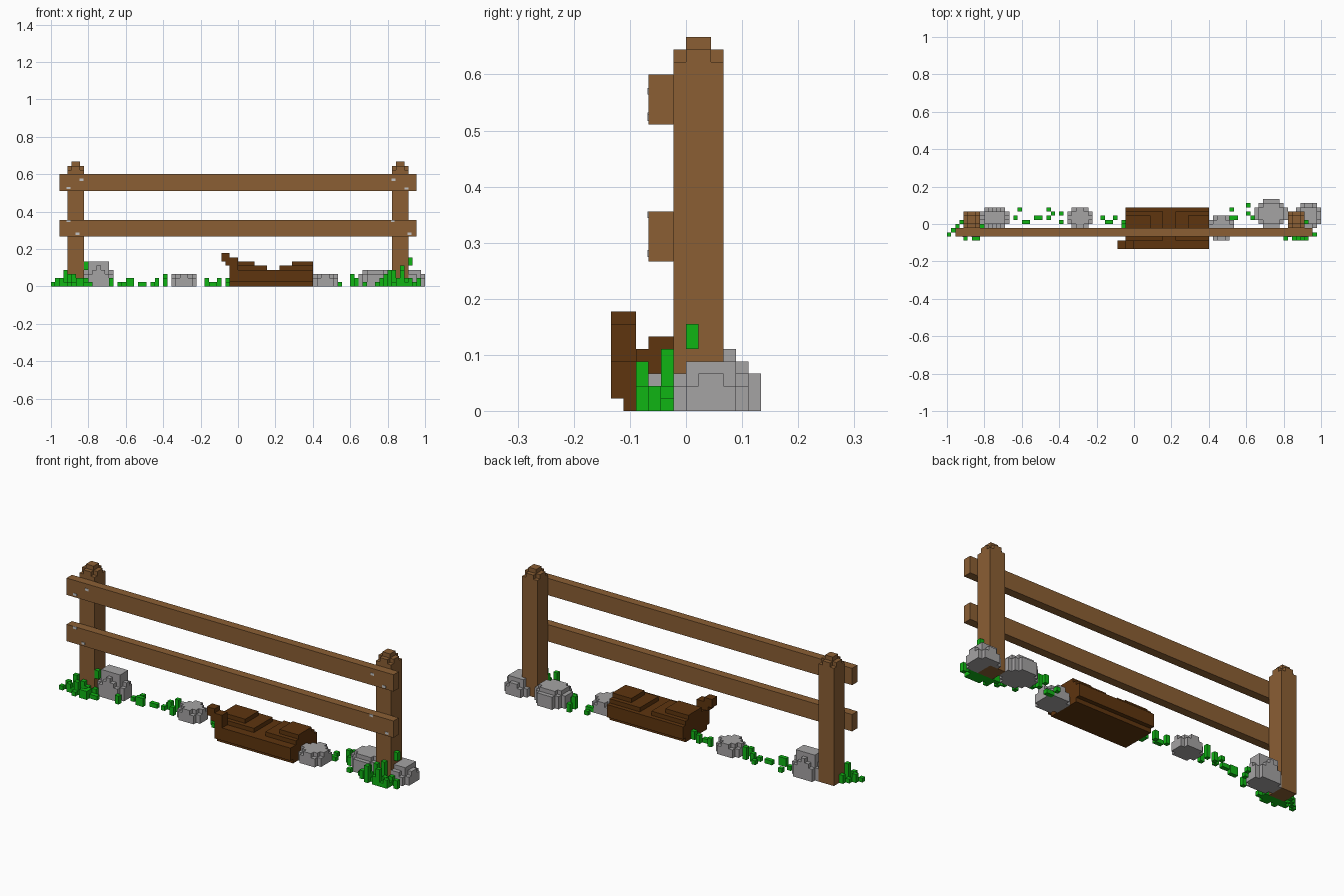
import bpy, bmesh

if "Cube" in bpy.data.objects:
    bpy.data.objects.remove(bpy.data.objects["Cube"], do_unlink=True)

V = 1 / 45  # edge length of one block


def material(name, rgb):
    m = bpy.data.materials.new(name)
    m.use_nodes = True
    m.diffuse_color = (*rgb, 1)
    bsdf = m.node_tree.nodes["Principled BSDF"]
    bsdf.inputs["Base Color"].default_value = (*rgb, 1)
    bsdf.inputs["Roughness"].default_value = 0.9
    return m


WOOD = material("fence wood", (0.258, 0.114, 0.034))
BARK = material("dark bark", (0.112, 0.035, 0.0045))
STONE = material("grey stone", (0.375, 0.366, 0.37))
GRASS = material("green grass", (0.005, 0.46, 0.007))
NAIL = material("pale nail metal", (0.55, 0.55, 0.55))

# Outward direction and corners for each side of a block
SIDES = {
    (1, 0, 0): ((1, 0, 0), (1, 1, 0), (1, 1, 1), (1, 0, 1)),
    (-1, 0, 0): ((0, 0, 0), (0, 0, 1), (0, 1, 1), (0, 1, 0)),
    (0, 1, 0): ((0, 1, 0), (0, 1, 1), (1, 1, 1), (1, 1, 0)),
    (0, -1, 0): ((0, 0, 0), (1, 0, 0), (1, 0, 1), (0, 0, 1)),
    (0, 0, 1): ((0, 0, 1), (1, 0, 1), (1, 1, 1), (0, 1, 1)),
    (0, 0, -1): ((0, 0, 0), (0, 1, 0), (1, 1, 0), (1, 0, 0)),
}


def block(x0, x1, y0, y1, z0, z1):
    """Set of unit cells filling a box."""
    return {(x, y, z) for x in range(x0, x1) for y in range(y0, y1) for z in range(z0, z1)}


def voxel_object(name, cells, mat):
    """Outer skin of a set of cells, with flat areas merged."""
    bm = bmesh.new()
    verts = {}
    for c in cells:
        for d, corners in SIDES.items():
            if tuple(a + b for a, b in zip(c, d)) in cells:
                continue
            face = []
            for k in corners:
                p = tuple(a + b for a, b in zip(c, k))
                if p not in verts:
                    verts[p] = bm.verts.new([a * V for a in p])
                face.append(verts[p])
            bm.faces.new(face)
    bmesh.ops.dissolve_limit(bm, angle_limit=0.01, verts=bm.verts[:], edges=bm.edges[:])
    me = bpy.data.meshes.new(name)
    bm.to_mesh(me)
    bm.free()
    me.materials.append(mat)
    ob = bpy.data.objects.new(name, me)
    bpy.context.collection.objects.link(ob)
    return ob


# Fence posts with stepped caps
for name, x in (("right_post", -41), ("left_post", 37)):
    post = block(x, x + 4, -1, 3, 0, 28)
    post |= block(x + 1, x + 3, -1, 3, 28, 29) | block(x, x + 4, 0, 2, 28, 29)
    post |= block(x + 1, x + 3, 0, 2, 29, 30)
    voxel_object(name, post, WOOD)

# Rails on the front of the posts
for name, z in (("lower_rail", 12), ("upper_rail", 23)):
    voxel_object(name, block(-43, 43, -3, -1, z, z + 4), WOOD)

# Nail heads on the rails
NAILS = [(-0.837, 0.57), (-0.906, 0.526), (-0.906, 0.35), (-0.858, 0.281),
         (0.832, 0.57), (0.901, 0.523), (0.827, 0.35), (0.917, 0.281)]
for i, (x, z) in enumerate(NAILS):
    bpy.ops.mesh.primitive_cube_add(size=1, location=(x, -3 * V, z))
    nail = bpy.context.object
    nail.name = f"nail_{i + 1}"
    nail.scale = (0.02, 0.004, 0.012)
    nail.data.materials.append(NAIL)

# Rocks: stepped domes (x0, x1, y0, y1, height)
ROCKS = [(-37, -30, -1, 4, 6), (-16, -10, -1, 4, 3), (18, 24, -4, 2, 3),
         (29, 37, -1, 6, 4), (39, 45, -1, 5, 4)]
for i, (x0, x1, y0, y1, h) in enumerate(ROCKS):
    cx, cy, rx, ry = (x0 + x1) / 2, (y0 + y1) / 2, (x1 - x0) / 2, (y1 - y0) / 2
    dome = {(x, y, z) for x, y, z in block(x0, x1, y0, y1, 0, h)
            if ((x + .5 - cx) / rx) ** 2 + ((y + .5 - cy) / ry) ** 2 + (z / (h + .6)) ** 2 < 1.08}
    voxel_object(f"rock_{i + 1}", dome, STONE)

# Fallen log: rounded section with a worn top along its length
SECTION = {-6: 4, -5: 4, -4: 5, -3: 6, -2: 6, -1: 6, 0: 6, 1: 6, 2: 5, 3: 4}


def log_height(x):
    for end, h in ((4, 6), (7, 5), (10, 4), (13, 5)):
        if x < end:
            return h
    return 6


log = set()
for x in range(-2, 18):
    for y, top in SECTION.items():
        log |= block(x, x + 1, y, y + 1, 1 if y in (-6, 3) else 0, min(top, log_height(x)))
# Broken branch at the front corner
log |= block(-2, 0, -6, -4, 4, 7) | block(-4, -2, -6, -4, 6, 8) | block(-3, -2, -6, -4, 5, 6)
voxel_object("fallen_log", log, BARK)

# Grass blades: (x, y, height)
VERGE = [(-31, -2, 2), (-29, 1, 1), (-28, 3, 1), (-27, 0, 2), (-26, 0, 2), (-24, 1, 1),
         (-23, 1, 1), (-21, 3, 1), (-21, 1, 1), (-20, 2, 2), (-18, 2, 3), (-18, 0, 2),
         (-8, 1, 2), (-7, 0, 1), (-6, 0, 1), (-5, 1, 2), (-3, 0, 2), (-3, -1, 1),
         (23, 3, 1), (23, 1, 1), (24, 1, 1), (27, 4, 2), (27, 2, 3), (28, 1, 2), (30, -2, 1)]
RIGHT_TUFT = [(-45, -3, 1), (-44, -2, 2), (-43, -3, 2), (-43, -1, 1), (-42, -2, 4), (-42, 0, 2),
              (-41, -3, 3), (-41, -4, 1), (-40, -2, 3), (-39, -4, 2), (-39, -2, 2),
              (-38, -3, 2), (-38, -4, 2), (-37, -2, 2), (-36, -3, 1), (-37, -3, 1)]
LEFT_TUFT = [(33, -2, 1), (34, -3, 2), (35, -2, 3), (36, -3, 2), (36, -4, 4), (37, -2, 4),
             (38, -3, 2), (38, -4, 2), (39, -2, 5), (39, -4, 4), (40, -3, 2), (40, -4, 1),
             (41, -2, 2), (41, -4, 2), (42, -2, 1), (43, -3, 2)]
for name, blades in (("verge_grass", VERGE), ("right_post_grass", RIGHT_TUFT),
                     ("left_post_grass", LEFT_TUFT)):
    cells = set()
    for x, y, h in blades:
        cells |= block(x, x + 1, y, y + 1, 0, h)
    voxel_object(name, cells, GRASS)

# Leafy ground patches under the posts and loose leaves beside them
for name, x in (("right_post_turf", -42), ("left_post_turf", 36)):
    turf = block(x, x + 6, -3, -1, 0, 1)
    voxel_object(name, turf, GRASS)
voxel_object("left_leaf", block(41, 42, 0, 1, 5, 7), GRASS)
voxel_object("right_leaf", block(-37, -36, -1, 0, 4, 6), GRASS)
